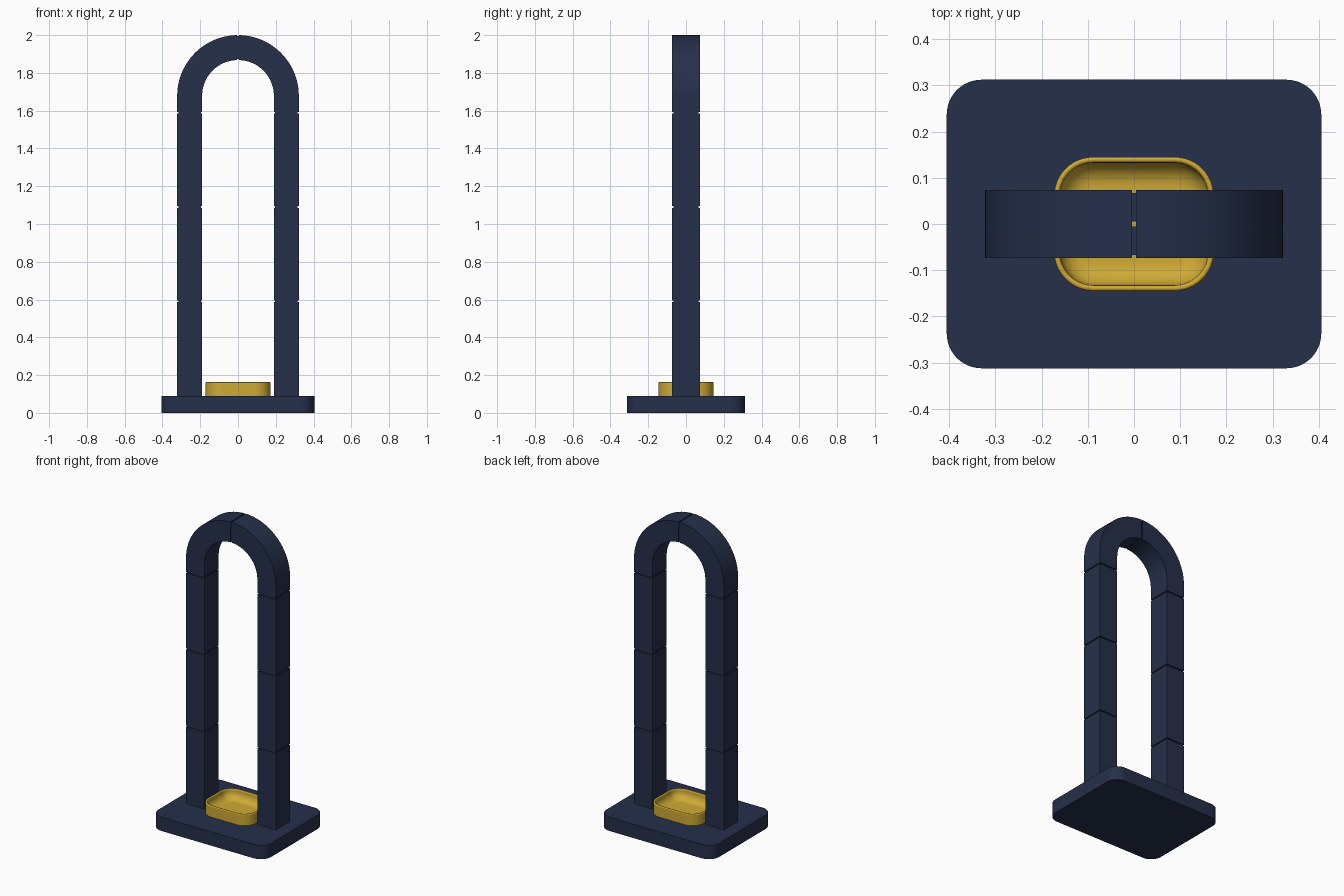
import bpy, bmesh
from math import sin, cos, pi, radians

if "Cube" in bpy.data.objects:
    bpy.data.objects.remove(bpy.data.objects["Cube"])


def material(name, col):
    m = bpy.data.materials.new(name)
    m.diffuse_color = (*col, 1)
    m.use_nodes = True
    m.node_tree.nodes["Principled BSDF"].inputs["Base Color"].default_value = m.diffuse_color
    return m


NAVY = material("navy", (0.018, 0.029, 0.068))
GOLD = material("gold", (0.62, 0.40, 0.035))


def loft(name, rings, mat, smooth=True):
    """Skin a stack of equal-length rings and cap both ends."""
    bm = bmesh.new()
    vs = [[bm.verts.new(p) for p in r] for r in rings]
    n = len(rings[0])
    for a, b in zip(vs, vs[1:]):
        for i in range(n):
            j = (i + 1) % n
            bm.faces.new((a[i], a[j], b[j], b[i]))
    bm.faces.new(vs[0][::-1])
    bm.faces.new(vs[-1])
    bmesh.ops.recalc_face_normals(bm, faces=bm.faces)
    me = bpy.data.meshes.new(name)
    bm.to_mesh(me)
    bm.free()
    me.materials.append(mat)
    ob = bpy.data.objects.new(name, me)
    bpy.context.collection.objects.link(ob)
    if smooth:
        bpy.ops.object.select_all(action='DESELECT')
        ob.select_set(True)
        bpy.context.view_layer.objects.active = ob
        bpy.ops.object.shade_smooth_by_angle(angle=radians(30))
    return ob


def rounded(hx, hy, r, z, seg=12):
    pts = []
    for k, (sx, sy) in enumerate([(1, 1), (-1, 1), (-1, -1), (1, -1)]):
        for i in range(seg + 1):
            a = (k + i / seg) * pi / 2
            pts.append((sx * (hx - r) + r * cos(a), sy * (hy - r) + r * sin(a), z))
    return pts


def box(name, x0, x1, y0, y1, z0, z1):
    ring = lambda z: [(x0, y0, z), (x1, y0, z), (x1, y1, z), (x0, y1, z)]
    return loft(name, [ring(z0), ring(z1)], NAVY, False)


# Base plate
loft("base", [rounded(0.405, 0.312, 0.075, z) for z in (0, 0.09)], NAVY)

# Tray: outer wall, rounded rim, inner wall curving into the floor
TX, TY, TR = 0.173, 0.145, 0.085
profile = [(0, 0.088), (0, 0.156)]
profile += [(0.006 - 0.006 * cos(pi * i / 8), 0.157 + 0.006 * sin(pi * i / 8)) for i in range(9)]
profile += [(0.013, 0.152)]
profile += [(0.063 - 0.05 * cos(a), 0.15 - 0.05 * sin(a))
            for a in (pi / 2 * i / 10 for i in range(11))]
loft("tray", [rounded(TX - d, TY - d, TR - d, z) for d, z in profile], GOLD)

# Legs and arch
RI, RO, HY, ZC = 0.19, 0.322, 0.073, 1.678
GAP, INSET = 0.004, 0.006
seams = [0.59, 1.09, 1.588]
for side, s in (("left", -1), ("right", 1)):
    bottom = 0.088
    for i, z in enumerate(seams):
        xs = sorted((s * RI, s * RO))
        box(f"{side}_leg_{i + 1}", *xs, -HY, HY, bottom, z - GAP)
        # Recessed joint between segments
        box(f"{side}_joint_{i + 1}", xs[0] + INSET, xs[1] - INSET,
            -HY + INSET, HY - INSET, z - GAP, z + GAP)
        bottom = z + GAP

    # Curved top half, starting with a short straight run
    def section(a):
        co, si = cos(a), sin(a)
        return [(s * max(r * co, GAP), y, ZC + r * si)
                for r, y in ((RI, -HY), (RO, -HY), (RO, HY), (RI, HY))]
    start = [(s * r, y, bottom) for r, y in ((RI, -HY), (RO, -HY), (RO, HY), (RI, HY))]
    loft(f"{side}_arch", [start] + [section(pi / 2 * i / 24) for i in range(25)], NAVY)

# Recessed joint at the crest, split by a tiny central gap
for side, y0, y1 in (("front", -HY + INSET, -0.005), ("back", 0.005, HY - INSET)):
    box(f"{side}_crest_joint", -GAP, GAP, y0, y1, ZC + RI + INSET, ZC + RO - INSET)
